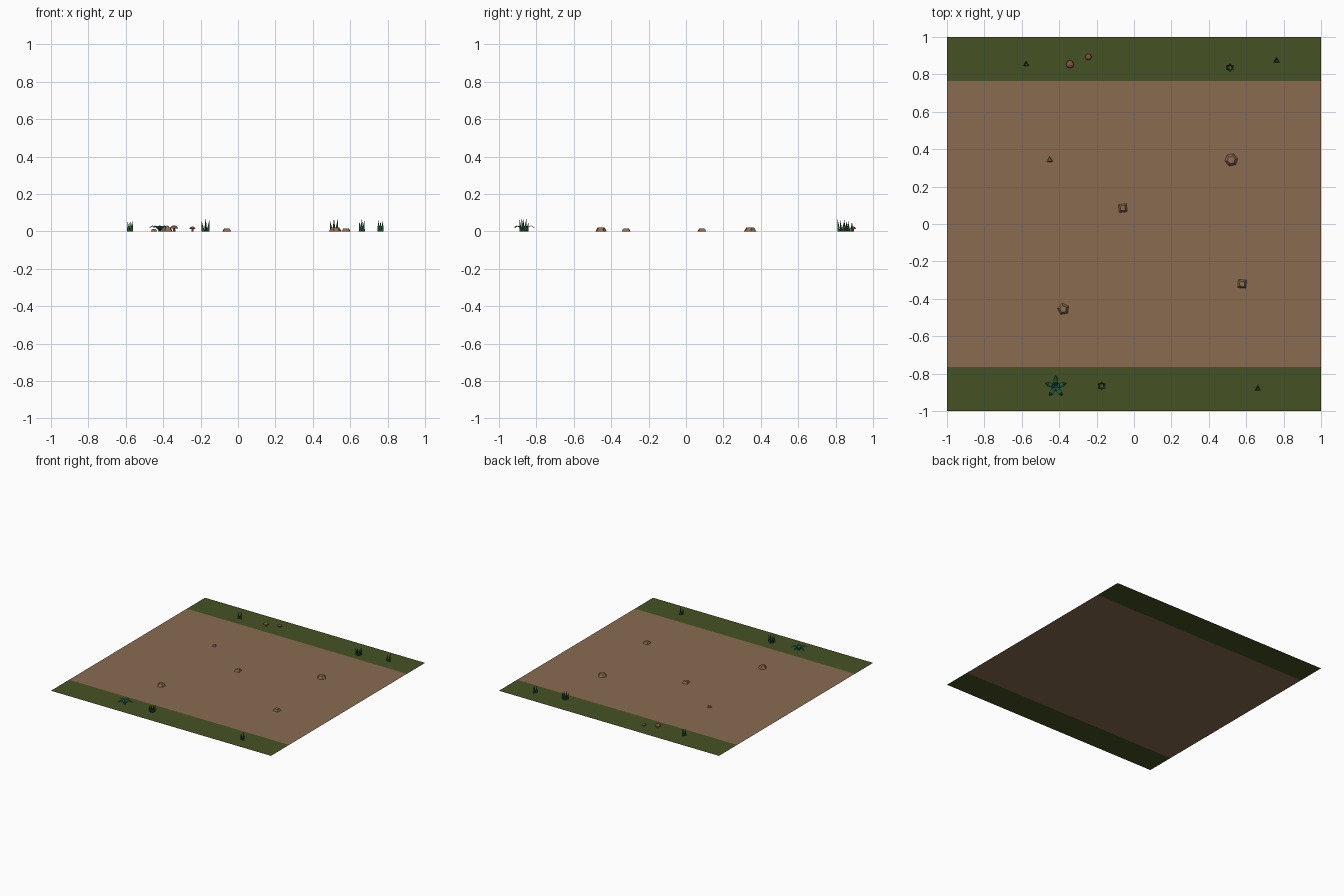
import bpy, bmesh, math, random
from mathutils import Vector

if "Cube" in bpy.data.objects:
    bpy.data.objects.remove(bpy.data.objects["Cube"])

random.seed(4)


def mat(name, col):
    m = bpy.data.materials.new(name)
    m.diffuse_color = (*col, 1)
    m.use_nodes = True
    m.node_tree.nodes["Principled BSDF"].inputs["Base Color"].default_value = m.diffuse_color
    return m


DIRT = mat("dirt", (0.25, 0.145, 0.083))
GRASS = mat("verge_green", (0.06, 0.085, 0.017))
BLADE = mat("blade_green", (0.018, 0.07, 0.03))
FERN = mat("fern_green", (0.015, 0.11, 0.065))
STONE = mat("stone_tan", (0.27, 0.155, 0.085))
CAP = mat("cap_brown", (0.24, 0.09, 0.06))
STEM = mat("stem_brown", (0.25, 0.14, 0.08))


def finish(bm, name, mats, loc=(0, 0, 0)):
    me = bpy.data.meshes.new(name)
    bm.to_mesh(me)
    bm.free()
    for m in mats:
        me.materials.append(m)
    ob = bpy.data.objects.new(name, me)
    ob.location = loc
    bpy.context.collection.objects.link(ob)
    return ob


def strip(name, y0, y1, m):
    bm = bmesh.new()
    bm.faces.new([bm.verts.new(p) for p in ((-1, y0, 0), (1, y0, 0), (1, y1, 0), (-1, y1, 0))])
    finish(bm, name, [m])


def add_rings(bm, n, profile, turn=0.0, mi=0):
    """Lathe (radius, z) pairs into a capped n-sided solid."""
    rings = [[bm.verts.new((r * math.cos(turn + i * math.tau / n),
                            r * math.sin(turn + i * math.tau / n), z)) for i in range(n)]
             for r, z in profile]
    for a, b in zip(rings, rings[1:]):
        for i in range(n):
            j = (i + 1) % n
            bm.faces.new((a[i], a[j], b[j], b[i])).material_index = mi
    bm.faces.new(rings[0][::-1]).material_index = mi
    bm.faces.new(rings[-1]).material_index = mi


# Flat ground: dirt path between two grass verges
strip("dirt_path", -0.765, 0.765, DIRT)
strip("front_verge", -1, -0.765, GRASS)
strip("back_verge", 0.765, 1, GRASS)

# Stones: low tapered prisms half set in the path
for x, y, n, r, h, turn in ((0.52, 0.343, 6, 0.035, 0.022, 0.2), (-0.06, 0.085, 4, 0.03, 0.016, 0.9),
                            (0.578, -0.32, 4, 0.031, 0.016, 0.7), (-0.378, -0.455, 5, 0.032, 0.022, 0.5),
                            (-0.45, 0.342, 3, 0.02, 0.012, -0.45)):
    bm = bmesh.new()
    add_rings(bm, n, ((r, 0), (r * 0.6, h)), turn)
    finish(bm, "path_stone", [STONE], (x, y, 0))

# Grass tufts: slim three-sided blades around a centre
for x, y, n, spread in ((-0.577, 0.853, 3, 0.012), (0.513, 0.835, 6, 0.02), (0.762, 0.873, 3, 0.012),
                        (-0.173, -0.866, 6, 0.02), (0.662, -0.882, 3, 0.012)):
    bm = bmesh.new()
    for k in range(n):
        a = math.pi / 2 + k * math.tau / n
        out = Vector((math.cos(a), math.sin(a), 0))
        h = random.uniform(0.05, 0.072)
        base = [bm.verts.new(out * spread * 0.75 + Vector((math.cos(a + t), math.sin(a + t), 0)) * 0.01)
                for t in (0, math.tau / 3, 2 * math.tau / 3)]
        tip = bm.verts.new(out * spread * 1.25 + Vector((0, 0, h)))
        for i in range(3):
            bm.faces.new((base[i], base[(i + 1) % 3], tip))
    finish(bm, "grass_tuft", [BLADE], (x, y, 0))

# Fern: five arching fronds, each a folded strip
bm = bmesh.new()
for k in range(5):
    a = math.pi / 2 + k * math.tau / 5
    out, side = Vector((math.cos(a), math.sin(a), 0)), Vector((-math.sin(a), math.cos(a), 0))
    rows = []
    for d, z, w in ((0.004, 0.006, 0.005), (0.022, 0.027, 0.012), (0.042, 0.031, 0.011), (0.059, 0.02, 0.001)):
        p = out * d + Vector((0, 0, z))
        rows.append([bm.verts.new(p + side * w * s - Vector((0, 0, 0.003 * abs(s)))) for s in (-1, 0, 1)])
    for r, q in zip(rows, rows[1:]):
        for i in range(2):
            bm.faces.new((r[i], q[i], q[i + 1], r[i + 1]))
add_rings(bm, 5, ((0.008, 0), (0.006, 0.012)))
finish(bm, "fern", [FERN], (-0.418, -0.87, 0))

# Mushrooms: stem and domed cap
for x, y, s in ((-0.342, 0.853, 1.0), (-0.244, 0.893, 0.8)):
    bm = bmesh.new()
    add_rings(bm, 6, ((0.007 * s, 0), (0.006 * s, 0.018 * s)), 0, 0)
    add_rings(bm, 10, ((0.021 * s, 0.016 * s), (0.017 * s, 0.025 * s), (0.007 * s, 0.031 * s)), 0, 1)
    finish(bm, "mushroom", [STEM, CAP], (x, y, 0))
